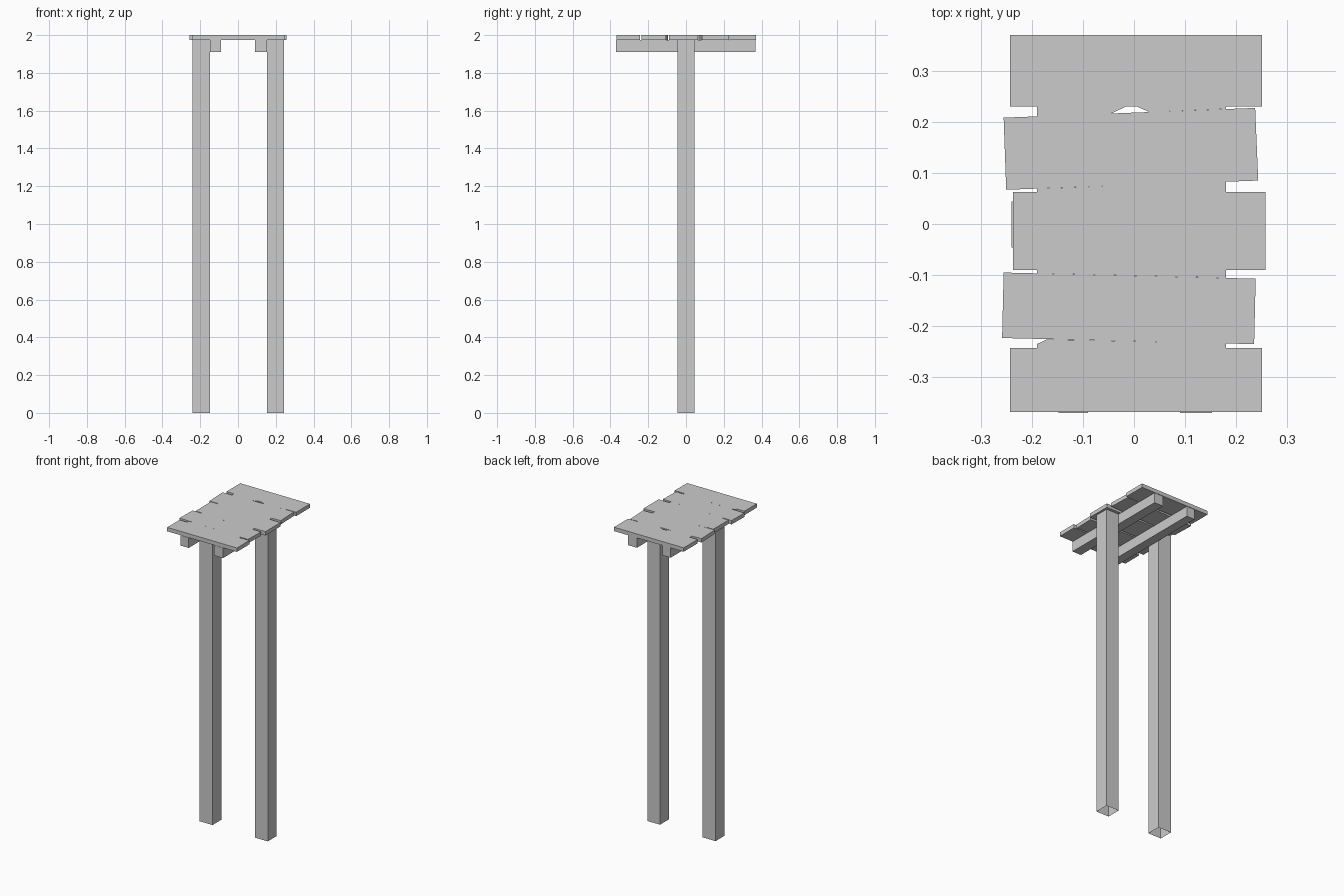
import bpy
import bmesh

cube = bpy.data.objects.get("Cube")
if cube:
    bpy.data.objects.remove(cube, do_unlink=True)

TOP, DECK, BEAM = 2.0, 1.975, 1.91

# One plain grey for all the timber
grey = bpy.data.materials.new("plain grey")
grey.use_nodes = True
colour = (0.6, 0.6, 0.6, 1)
grey.diffuse_color = colour
grey.node_tree.nodes["Principled BSDF"].inputs["Base Color"].default_value = colour


def slab(name, outline, z0, z1, bottom=True):
    """Extrude a counter-clockwise outline from z0 up to z1 (flat if equal)."""
    bm = bmesh.new()
    high = [bm.verts.new((x, y, z1)) for x, y in outline]
    bm.faces.new(high)
    if z1 > z0:
        low = [bm.verts.new((x, y, z0)) for x, y in outline]
        if bottom:
            bm.faces.new(low[::-1])
        for i in range(len(low)):
            j = (i + 1) % len(low)
            bm.faces.new((low[i], low[j], high[j], high[i]))
    mesh = bpy.data.meshes.new(name)
    bm.to_mesh(mesh)
    bm.free()
    mesh.materials.append(grey)
    obj = bpy.data.objects.new(name, mesh)
    bpy.context.collection.objects.link(obj)
    return obj


def rect(x0, x1, y0, y1):
    return [(x0, y0), (x1, y0), (x1, y1), (x0, y1)]


# Tall posts, hollow and open at the foot, with a beam on each inner side
for side, post, beam in (("right", (-0.24, -0.148), (-0.148, -0.09)),
                         ("left", (0.153, 0.243), (0.09, 0.153))):
    slab(side + "_post", rect(*post, -0.046, 0.044), 0, DECK, bottom=False)
    slab(side + "_beam", rect(*beam, -0.37, 0.367), BEAM, DECK)

# Deck planks, two of them slightly askew
planks = {
    "front_plank": rect(-0.243, 0.25, -0.368, -0.243),
    "front_middle_plank": [(-0.258, -0.223), (0.235, -0.235),
                           (0.238, -0.107), (-0.255, -0.095)],
    "middle_plank": rect(-0.237, 0.257, -0.09, 0.063),
    "back_middle_plank": [(-0.25, 0.067), (0.243, 0.085),
                          (0.237, 0.227), (-0.255, 0.208)],
    "back_plank": rect(-0.243, 0.25, 0.23, 0.37),
}
for name, outline in planks.items():
    slab(name, outline, DECK, TOP)

# Thin skin closing the gaps between planks, with one small hole
L, R = -0.19, 0.18
fillers = {
    "front_gap": [(L, -0.243), (R, -0.243), (R, -0.2335), (-0.17, -0.2255), (L, -0.235)],
    "front_middle_gap": [(L, -0.0965), (R, -0.1055), (R, -0.09), (L, -0.09)],
    "back_middle_gap": [(L, 0.063), (R, 0.063), (R, 0.083), (L, 0.069)],
    "back_right_gap": [(L, 0.2105), (-0.045, 0.216), (-0.015, 0.23), (L, 0.23)],
    "back_left_gap": [(0.03, 0.219), (R, 0.225), (R, 0.23), (0.005, 0.23)],
}
for name, outline in fillers.items():
    slab(name + "_filler", outline, TOP, TOP)
